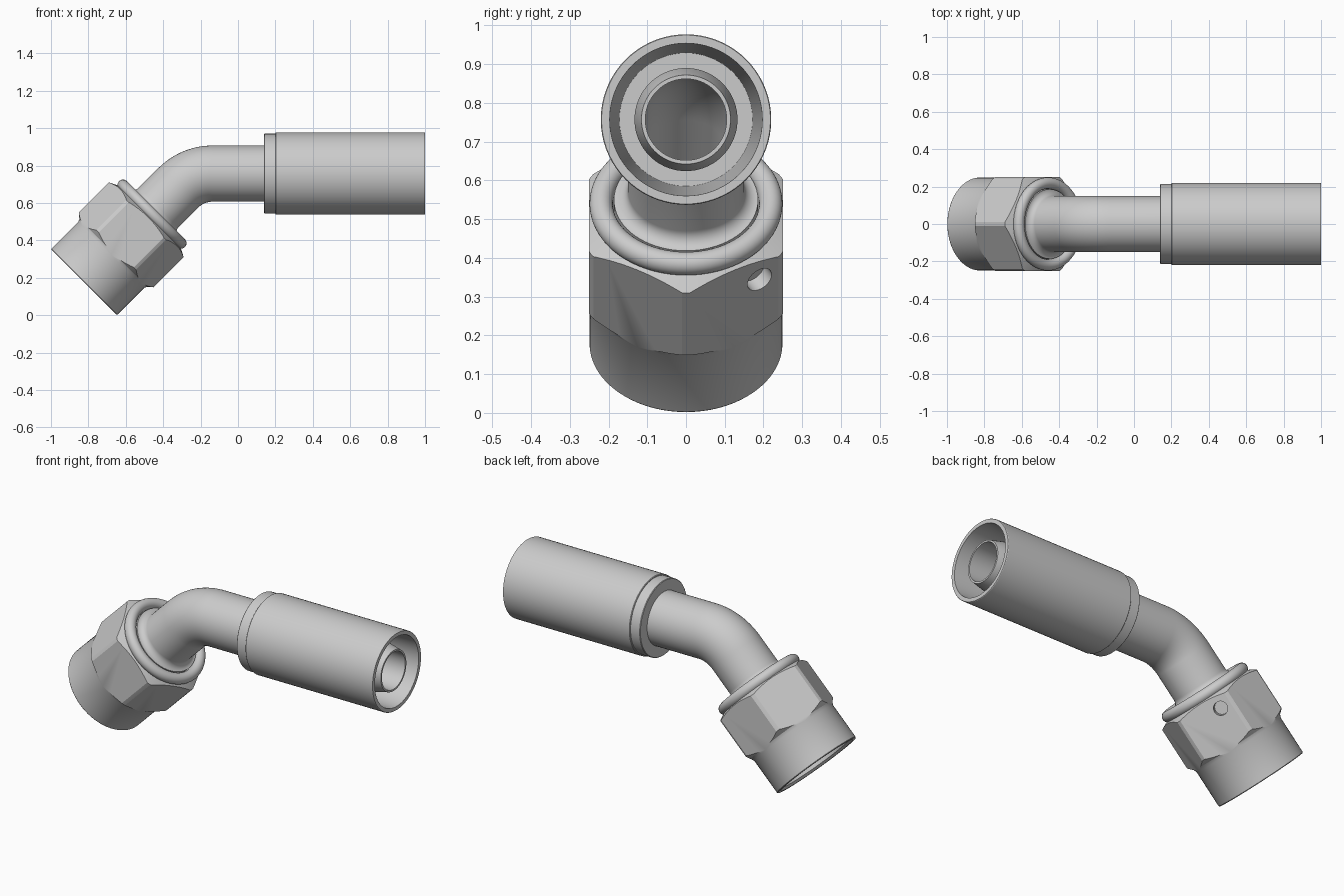
import bpy, bmesh
from math import sin, cos, pi, radians
from mathutils import Vector

if "Cube" in bpy.data.objects:
    bpy.data.objects.remove(bpy.data.objects["Cube"])

# Centre line: from nut mouth up at 45 degrees, through a bend, then level along +x
MOUTH = Vector((-0.824, 0, 0.176))
BEND_R, U1 = 0.26, 0.714
U2 = U1 + BEND_R * pi / 4
Y = Vector((0, 1, 0))


def frame(u):
    """Point, tangent and normal of the centre line at length u."""
    a = pi / 4 - min(max((u - U1) / BEND_R, 0), pi / 4)
    tan = lambda k: Vector((cos(k), 0, sin(k)))
    nor = lambda k: Vector((-sin(k), 0, cos(k)))
    if u <= U1:
        p = MOUTH + tan(pi / 4) * u
    else:
        p = MOUTH + tan(pi / 4) * U1 + (nor(a) - nor(pi / 4)) * BEND_R
        p += tan(0) * max(u - U2, 0)
    return p, tan(a), nor(a)


X0 = U2 - frame(U2)[0].x      # u = X0 + x on the level part


def lathe(name, profile, segs=72, solid=False):
    """Sweep a (length, radius) profile round the centre line."""
    bm = bmesh.new()
    rings = []
    for u, r in profile:
        p, _, n = frame(u)
        rings.append([bm.verts.new(p + r * (cos(2 * pi * i / segs) * n + sin(2 * pi * i / segs) * Y))
                      for i in range(segs)])
    pairs = list(zip(rings, rings[1:]))
    if solid:
        bm.faces.new(rings[0])
        bm.faces.new(rings[-1])
    else:
        pairs.append((rings[-1], rings[0]))
    for a, b in pairs:
        for i in range(segs):
            j = (i + 1) % segs
            bm.faces.new((a[i], a[j], b[j], b[i]))
    bmesh.ops.recalc_face_normals(bm, faces=bm.faces)
    me = bpy.data.meshes.new(name)
    bm.to_mesh(me)
    bm.free()
    ob = bpy.data.objects.new(name, me)
    bpy.context.collection.objects.link(ob)
    return ob


def activate(ob):
    bpy.ops.object.select_all(action='DESELECT')
    ob.select_set(True)
    bpy.context.view_layer.objects.active = ob


def boolean(ob, cutter, op):
    m = ob.modifiers.new("cut", 'BOOLEAN')
    m.object, m.operation, m.solver = cutter, op, 'EXACT'
    activate(ob)
    bpy.ops.object.modifier_apply(modifier=m.name)
    bpy.data.objects.remove(cutter)


def arc(cu, cr, rad, a0, a1, n):
    return [(cu + rad * sin(radians(a0 + (a1 - a0) * i / n)),
             cr + rad * cos(radians(a0 + (a1 - a0) * i / n))) for i in range(n + 1)]


# Swivel nut: turned profile with rolled bead, trimmed by a hexagon
nut = lathe("swivel_nut",
            [(0.012, 0.212), (0, 0.228), (0, 0.246), (0.004, 0.249), (0.205, 0.249),
             (0.222, 0.256), (0.245, 0.283), (0.472, 0.283), (0.49, 0.248)]
            + arc(0.515, 0.219, 0.03, -45, 180, 18)
            + [(0.40, 0.189), (0.40, 0.212)])
hexagon = lathe("hex_cutter", [(-0.1, 0.25 / cos(pi / 6)), (0.7, 0.25 / cos(pi / 6))], 6, True)
boolean(nut, hexagon, 'INTERSECT')

# Small wire hole in one flat
p, _, n = frame(0.417)
normal = 0.5 * Y - 0.866 * n
bpy.ops.mesh.primitive_cylinder_add(
    vertices=32, radius=0.036, depth=0.08,
    location=p + normal * 0.25 + (0.866 * Y + 0.5 * n) * 0.075,
    rotation=normal.to_track_quat('Z', 'Y').to_euler())
boolean(nut, bpy.context.object, 'DIFFERENCE')

# Bent stem: flared seat inside the nut, tube, and hose nipple, with a through bore
bend = [U1 + (U2 - U1) * i / 20 for i in range(21)]
stem = lathe("bent_stem",
             [(0.38, 0.105), (0.30, 0.19), (0.30, 0.205), (0.38, 0.205), (0.39, 0.186)]
             + arc(0.565, 0.186, 0.036, -90, -180, 1)[:1]
             + arc(0.565, 0.186, 0.036, -90, -180, 10)[1:]
             + [(u, 0.15) for u in bend]
             + [(X0 + 0.22, 0.15), (X0 + 0.22, 0.133), (X0 + 0.90, 0.133),
                (X0 + 0.98, 0.115), (X0 + 0.98, 0.105)]
             + [(u, 0.105) for u in reversed(bend)])

# Crimp sleeve with stepped collar and open hose end
sleeve = lathe("crimp_sleeve",
               [(X0 + x, r) for x, r in [
                   (0.14, 0.145), (0.14, 0.210), (0.143, 0.213), (0.20, 0.213), (0.20, 0.217),
                   (0.203, 0.22), (0.997, 0.22), (1.0, 0.218), (1.0, 0.197),
                   (0.25, 0.172), (0.25, 0.128), (0.20, 0.128)]])

for ob in (nut, stem, sleeve):
    activate(ob)
    bpy.ops.object.shade_smooth_by_angle(angle=radians(24))
